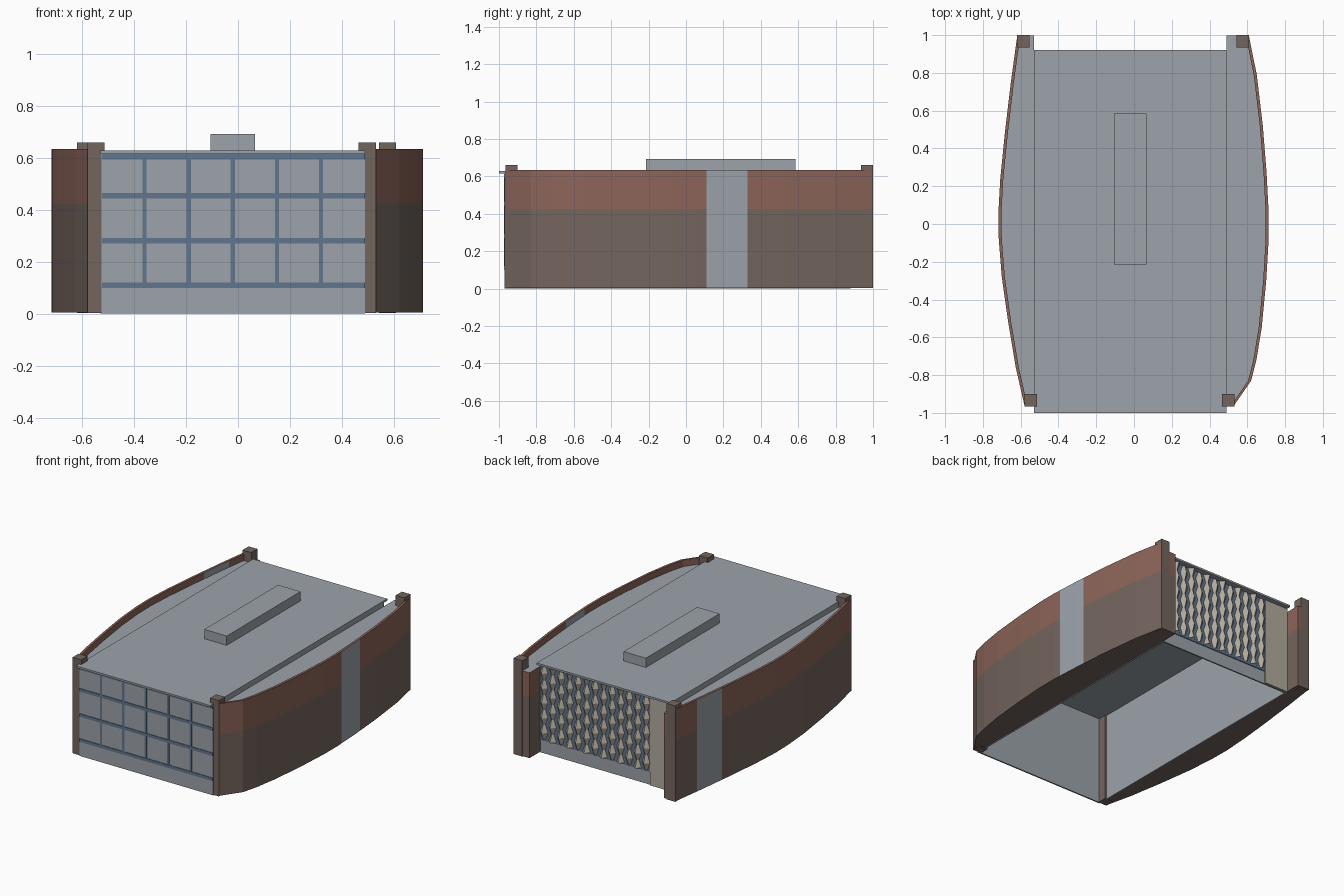
import bpy, bmesh, math

cube = bpy.data.objects.get("Cube")
if cube:
    bpy.data.objects.remove(cube, do_unlink=True)


def material(name, *srgb):
    lin = [((c / 255 + 0.055) / 1.055) ** 2.4 for c in srgb] + [1]
    m = bpy.data.materials.new(name)
    m.use_nodes = True
    m.diffuse_color = lin
    m.node_tree.nodes["Principled BSDF"].inputs["Base Color"].default_value = lin
    return m


GREY = material("light grey", 156, 163, 170)
BROWN = material("brown stone", 116, 101, 94)
RED = material("red brick", 140, 100, 89)
BLUE = material("blue frame", 98, 118, 142)
BEIGE = material("beige", 180, 172, 157)


def finish(name, bm, mats):
    bmesh.ops.recalc_face_normals(bm, faces=bm.faces)
    mesh = bpy.data.meshes.new(name)
    bm.to_mesh(mesh)
    bm.free()
    for m in mats:
        mesh.materials.append(m)
    obj = bpy.data.objects.new(name, mesh)
    bpy.context.collection.objects.link(obj)
    return obj


def box(name, x, y, z, mat):
    bm = bmesh.new()
    bmesh.ops.create_cube(bm, size=1)
    for v in bm.verts:
        for i, (lo, hi) in enumerate((x, y, z)):
            v.co[i] = lo if v.co[i] < 0 else hi
    return finish(name, bm, [mat])


def prism(outline, levels):
    """Closed prism with a ring of vertices at each level."""
    bm = bmesh.new()
    rings = [[bm.verts.new((x, y, z)) for x, y in outline] for z in levels]
    n = len(outline)
    for a, b in zip(rings, rings[1:]):
        for i in range(n):
            j = (i + 1) % n
            bm.faces.new((a[i], a[j], b[j], b[i]))
    bm.faces.new(rings[0])
    bm.faces.new(rings[-1])
    return bm


LEFT_X, RIGHT_X = 0.49, -0.53
BASE, SPLIT, DECK, TOP = 0.004, 0.425, 0.59, 0.635


def side_wing(label, path, inner_x, stripe):
    """Curved brick wall with a parapet around a recessed flat deck."""
    lo, hi = stripe
    pts = list(path)
    for (x0, y0), (x1, y1) in zip(path, path[1:]):
        for s in stripe:
            if y1 < s < y0:
                pts.append((x0 + (x1 - x0) * (s - y0) / (y1 - y0), s))
    pts.sort(key=lambda p: -p[1])
    shift = -0.016 if inner_x > 0 else 0.016
    inner = [(x + shift, y) for x, y in pts]

    # Curved wall with its pale vertical band
    wall = prism(pts + inner[::-1], (BASE, SPLIT, TOP))
    wall.normal_update()
    for f in wall.faces:
        c = f.calc_center_median()
        f.material_index = 1 if c.z > SPLIT else 0
        if lo < c.y < hi and abs(f.normal.z) < 0.5 and len(f.verts) == 4:
            f.material_index = 2
    finish(label + "_curved_wall", wall, [BROWN, RED, GREY])

    # Solid core below the deck
    core = prism(inner + [(inner_x, pts[-1][1]), (inner_x, pts[0][1])],
                 (BASE, SPLIT, DECK))
    for f in core.faces:
        z = f.calc_center_median().z
        f.material_index = 2 if z > DECK - 0.01 else int(z > SPLIT)
    finish(label + "_wing_core", core, [BROWN, RED, GREY])


side_wing("left", [(0.608, 0.998), (0.65, 0.79), (0.682, 0.52), (0.702, 0.27),
                   (0.713, 0.06), (0.713, -0.08), (0.70, -0.3), (0.676, -0.55),
                   (0.648, -0.72), (0.62, -0.83), (0.53, -0.96)],
          LEFT_X, (0.11, 0.33))
side_wing("right", [(-0.618, 0.998), (-0.652, 0.75), (-0.684, 0.48), (-0.708, 0.24),
                    (-0.718, 0.06), (-0.716, -0.08), (-0.70, -0.28), (-0.666, -0.52),
                    (-0.626, -0.76), (-0.58, -0.96)],
          RIGHT_X, (0.57, 0.8))

# Corner pillars
for name, x, y in (("front_right", -0.58, -0.966), ("front_left", 0.465, -0.966),
                   ("back_right", -0.62, 0.935), ("back_left", 0.543, 0.935)):
    box(name + "_pillar", (x, x + 0.066), (y, y + 0.066), (0.002, 0.66), BROWN)

# Central hall: open underneath, thin walls and an overhanging roof slab
WALL_Z = (0, 0.615)
FRONT, BACK = -0.97, 0.88
box("front_wall", (RIGHT_X + 0.005, LEFT_X), (FRONT, FRONT + 0.01), WALL_Z, GREY)
box("left_hall_wall", (LEFT_X - 0.006, LEFT_X - 0.001), (FRONT + 0.01, BACK), WALL_Z, GREY)
box("right_hall_wall", (RIGHT_X + 0.001, RIGHT_X + 0.006), (FRONT + 0.01, BACK), WALL_Z, GREY)
box("back_wall", (RIGHT_X, LEFT_X), (BACK - 0.01, BACK), WALL_Z, GREY)
box("roof_slab", (RIGHT_X, LEFT_X), (-1, 0.92), (0.615, 0.628), GREY)
box("roof_unit", (-0.105, 0.065), (-0.215, 0.585), (0.628, 0.692), GREY)

# Front window grid
for z in (0.11, 0.282, 0.455, 0.605):
    box("window_rail", (RIGHT_X + 0.006, LEFT_X), (FRONT - 0.004, FRONT),
        (z - 0.011, z + 0.01), BLUE)
for i in range(5):
    x = -0.36 + 0.17 * i
    box("window_mullion", (x - 0.008, x + 0.008), (FRONT - 0.003, FRONT),
        (0.11, 0.605), BLUE)

# Back screen: plain panel beside columns of stacked faceted spindles
box("back_panel", (RIGHT_X, -0.35), (BACK, BACK + 0.012), (0.002, 0.612), BEIGE)
box("screen_backing", (-0.35, LEFT_X), (BACK, BACK + 0.006), (0.09, 0.612), BLUE)
COLUMNS, ROWS = 13, 5
pitch = (LEFT_X + 0.35) / COLUMNS
bm = bmesh.new()
for c in range(COLUMNS):
    x = -0.35 + pitch * (c + 0.5)
    rings = []
    for k in range(2 * ROWS + 1):
        r = 0.029 if (k + c) % 2 else 0.011
        z = 0.1 + 0.51 * k / (2 * ROWS)
        rings.append([bm.verts.new((x + dx * r, BACK + 0.006 + dy * r, z))
                      for dx, dy in ((1, 0), (0, 1), (-1, 0))])
    for a, b in zip(rings, rings[1:]):
        for i in range(2):
            bm.faces.new((a[i], a[i + 1], b[i + 1], b[i]))
finish("screen_columns", bm, [BEIGE])
